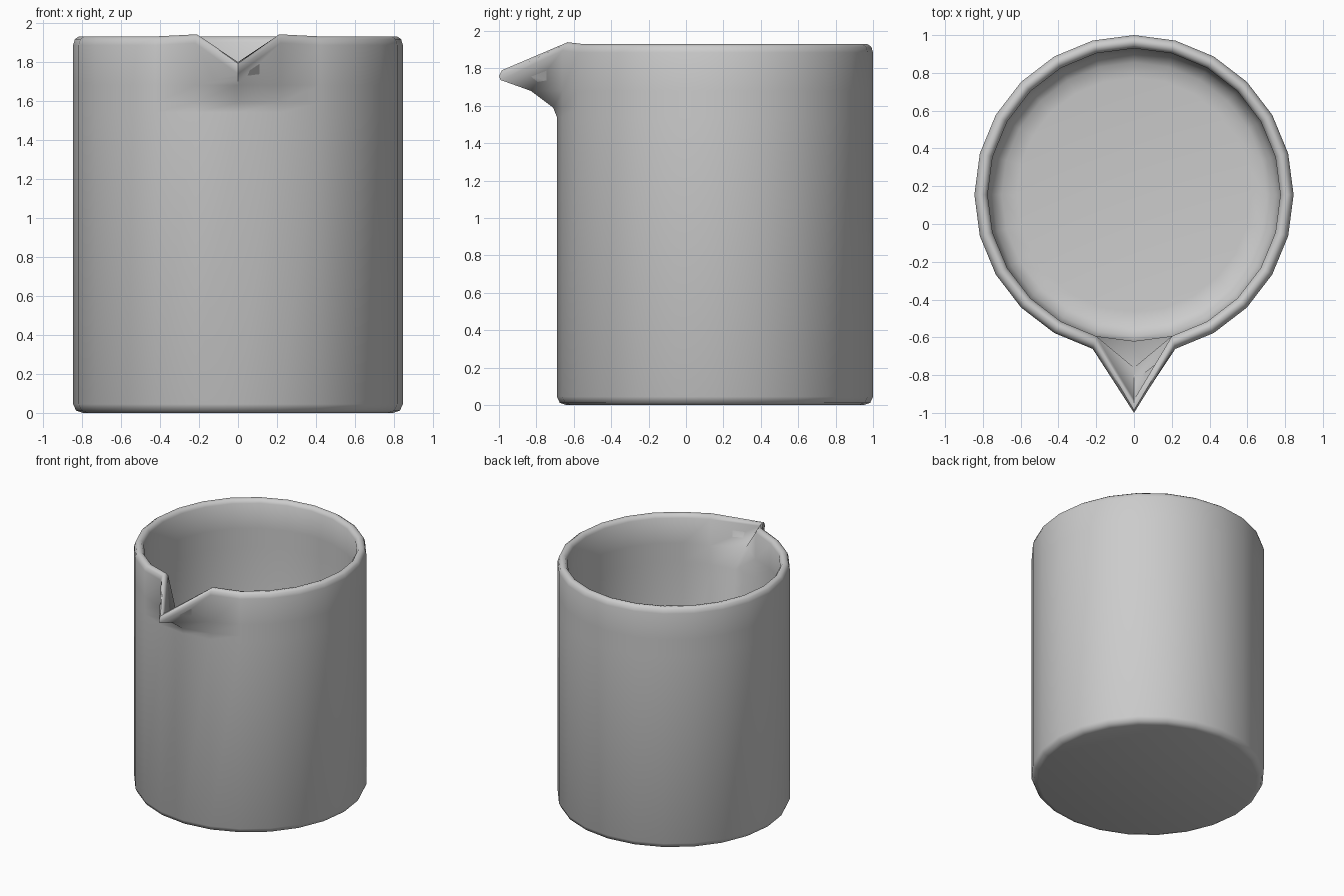
import bpy, bmesh, math

if "Cube" in bpy.data.objects:
    bpy.data.objects.remove(bpy.data.objects["Cube"])

SIDES = 24
CY = 0.155

# Cup profile: radius, height, and optional (y, z) for the front vertex (spout)
profile = [
    (0.795, 0.0, None), (0.83, 0.012, None), (0.845, 0.045, None),
    (0.845, 1.54, None),
    (0.845, 1.59, (-0.71, 1.59)),
    (0.845, 1.68, (-0.83, 1.68)),
    (0.845, 1.885, (-0.992, 1.738)),
    (0.836, 1.915, (-1.0, 1.76)),
    (0.815, 1.93, (-0.985, 1.79)),
    (0.792, 1.925, (-0.96, 1.798)),
    (0.775, 1.90, (-0.93, 1.78)),
    (0.775, 1.70, (-0.76, 1.68)),
    (0.775, 1.55, None),
    (0.775, 0.20, None), (0.75, 0.12, None),
    (0.70, 0.08, None), (0.62, 0.07, None),
]

bm = bmesh.new()
rings = []
for r, z, front in profile:
    ring = []
    for i in range(SIDES):
        a = 2 * math.pi * i / SIDES - math.pi / 2   # index 0 faces the front
        x, y, h = r * math.cos(a), CY + r * math.sin(a), z
        if front:
            if i == 0:
                y, h = front
            elif i in (1, SIDES - 1) and z > 1.88:
                h += 0.01                           # rim lifts beside the spout
        ring.append(bm.verts.new((x, y, h)))
    rings.append(ring)

# Walls, underside and inner floor
for lo, hi in zip(rings, rings[1:]):
    for i in range(SIDES):
        j = (i + 1) % SIDES
        bm.faces.new((lo[i], lo[j], hi[j], hi[i]))
bm.faces.new(rings[0][::-1])
bm.faces.new(rings[-1])
bmesh.ops.recalc_face_normals(bm, faces=bm.faces)

mesh = bpy.data.meshes.new("beaker")
bm.to_mesh(mesh)
bm.free()
beaker = bpy.data.objects.new("beaker", mesh)
bpy.context.collection.objects.link(beaker)
bpy.context.view_layer.objects.active = beaker
beaker.select_set(True)
bpy.ops.object.shade_smooth_by_angle(angle=math.radians(60))
